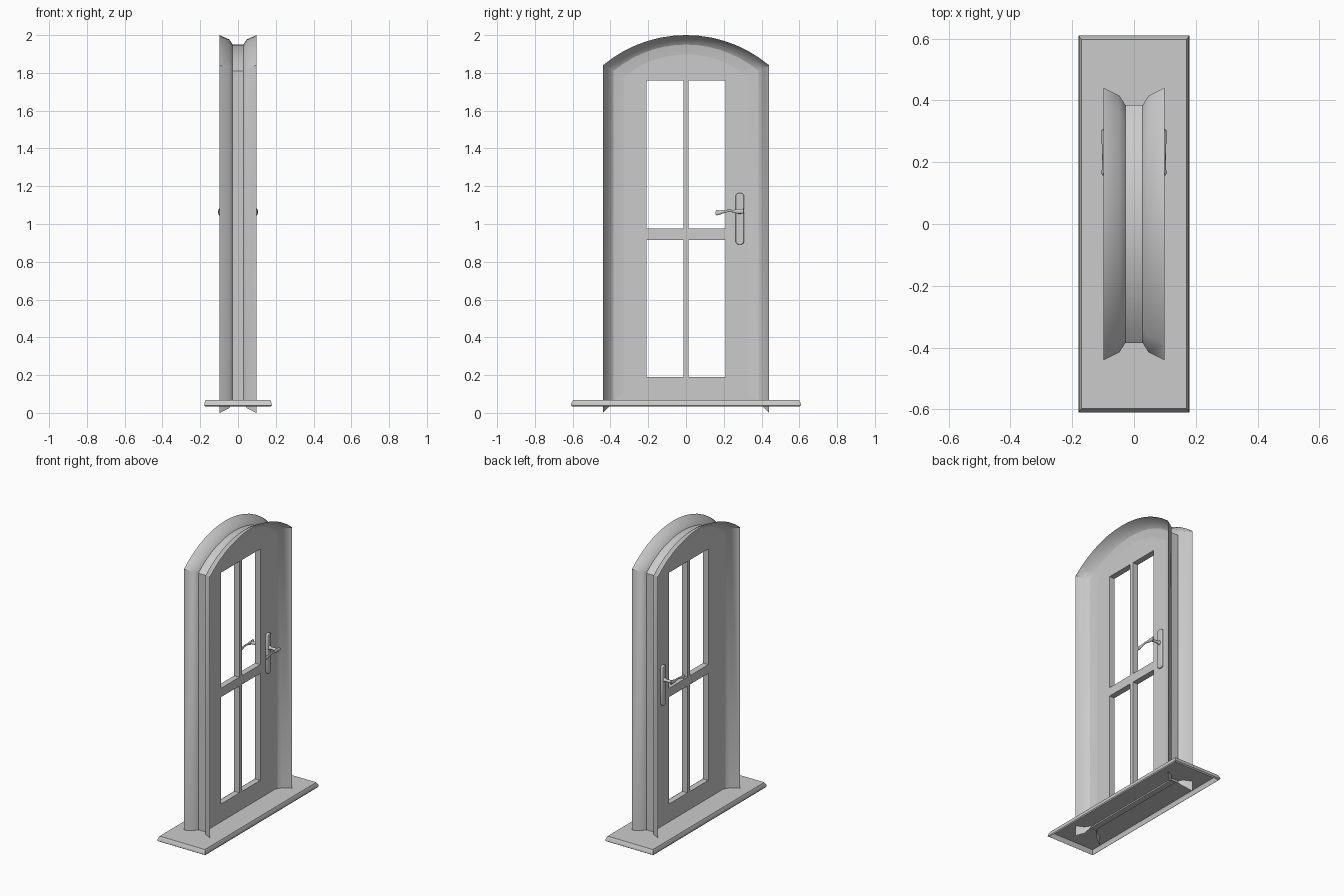
import bpy, bmesh, math
from mathutils import Vector

cube = bpy.data.objects.get("Cube")
if cube:
    bpy.data.objects.remove(cube)

grey = bpy.data.materials.new("pale_grey")
grey.use_nodes = True
colour = (0.6, 0.6, 0.6, 1)
grey.diffuse_color = colour
grey.node_tree.nodes["Principled BSDF"].inputs["Base Color"].default_value = colour


def add_object(name, data, angle=35):
    data.materials.append(grey)
    ob = bpy.data.objects.new(name, data)
    bpy.context.collection.objects.link(ob)
    bpy.ops.object.select_all(action='DESELECT')
    ob.select_set(True)
    bpy.context.view_layer.objects.active = ob
    if ob.type == 'CURVE':
        bpy.ops.object.convert(target='MESH')
        ob = bpy.context.object
    bpy.ops.object.shade_smooth_by_angle(angle=math.radians(angle))
    return ob


def arch(w, base=None, steps=14):
    """Arched outline of half width w, as (y, z) points."""
    inset = 0.44 - w
    spring, crown = 1.84 - 0.55 * inset, 2 - 0.91 * inset
    foot = inset if base is None else base
    rise = crown - spring
    r = (w * w + rise * rise) / (2 * rise)
    a = math.asin(w / r)
    arc = [(r * math.sin(t), crown - r + r * math.cos(t))
           for t in (a - 2 * a * i / steps for i in range(steps + 1))]
    return [(w, foot)] + arc + [(-w, foot)]


def skin(name, loops, closed=False, cap=False, angle=35):
    """Join successive loops of points with quads."""
    bm = bmesh.new()
    rows = [[bm.verts.new(p) for p in loop] for loop in loops]
    n = len(rows[0])
    for a, b in zip(rows, rows[1:]):
        for i in range(n if closed else n - 1):
            j = (i + 1) % n
            bm.faces.new((a[i], a[j], b[j], b[i]))
    if cap:
        bm.faces.new(rows[-1])
    bmesh.ops.recalc_face_normals(bm, faces=bm.faces)
    me = bpy.data.meshes.new(name)
    bm.to_mesh(me)
    bm.free()
    return add_object(name, me, angle)


def plate(name, outlines, x, depth, bevel=0):
    """Flat plate in the YZ plane; later outlines become holes."""
    cu = bpy.data.curves.new(name, 'CURVE')
    cu.dimensions, cu.fill_mode = '2D', 'BOTH'
    cu.extrude, cu.bevel_depth, cu.bevel_resolution = depth, bevel, 2
    for pts in outlines:
        sp = cu.splines.new('POLY')
        sp.points.add(len(pts) - 1)
        for p, (y, z) in zip(sp.points, pts):
            p.co = (y, z, 0, 1)
        sp.use_cyclic_u = True
    ob = add_object(name, cu)
    ob.rotation_euler = (math.pi / 2, 0, math.pi / 2)
    ob.location.x = x
    return ob


# Frame: flared casings on both sides joined by a flat outer jamb
flare = [(0.098, 0.44), (0.047, 0.415), (0.028, 0.385)]
profile = flare + [(-x, w) for x, w in reversed(flare)]
skin("frame", [[(x, y, z) for y, z in arch(w)] for x, w in profile], angle=32)

# Door leaf with four openings
panes = []
for y0, y1 in ((-0.21, -0.013), (0.013, 0.21)):
    for z0, z1 in ((0.19, 0.915), (0.975, 1.76)):
        panes.append([(y0, z0), (y1, z0), (y1, z1), (y0, z1)])
plate("door_leaf", [arch(0.38, 0.06)] + panes, 0, 0.02)

# Sloping border of the leaf, on each face
for side, s in (("left", 1), ("right", -1)):
    border = [(0.028, 0.385), (0.026, 0.375), (0.019, 0.32)]
    skin(side + "_door_border",
         [[(s * x, y, z) for y, z in arch(w, max(0.06, 0.44 - w))] for x, w in border])

# Sill: hollow slab with a rounded rim
rim = [(0.174, 0.6, 0.033), (0.179, 0.61, 0.04), (0.178, 0.607, 0.052), (0.17, 0.597, 0.069)]
skin("sill", [[(x, y, z), (-x, y, z), (-x, -y, z), (x, -y, z)] for x, y, z in rim],
     closed=True, cap=True)

# Handles on both faces
HY, HZ = 0.285, 1.07
for side, s in (("left", 1), ("right", -1)):
    ends = []
    for i in range(16):
        t = 2 * math.pi * (i + 0.5) / 16
        mid = 1.147 if math.sin(t) > 0 else 0.908
        ends.append((HY + 0.017 * math.cos(t), mid + 0.013 * math.sin(t)))
    plate(side + "_handle_plate", [ends], s * 0.029, 0.003, 0.005)

    ring = [(math.cos(math.tau * i / 12), math.sin(math.tau * i / 12)) for i in range(12)]
    neck = [(0.02, 0.014), (0.04, 0.014), (0.048, 0.009), (0.085, 0.01), (0.1, 0.012)]
    skin(side + "_handle_neck",
         [[(s * x, HY + r * c, HZ - 0.004 + r * d) for c, d in ring] for x, r in neck],
         closed=True, cap=True)

    # Waved grip: stations of y, z, half depth, half height
    grip = [(0.307, 1.068, 0.001, 0.002), (0.304, 1.068, 0.006, 0.013),
            (0.268, 1.067, 0.006, 0.012), (0.255, 1.068, 0.005, 0.007),
            (0.225, 1.07, 0.004, 0.006), (0.2, 1.066, 0.004, 0.008),
            (0.18, 1.061, 0.005, 0.011), (0.163, 1.06, 0.006, 0.015),
            (0.157, 1.058, 0.002, 0.008)]
    skin(side + "_handle_grip",
         [[(s * (0.099 + dx * c), y, z + dz * d) for c, d in ring] for y, z, dx, dz in grip],
         closed=True, cap=True, angle=50)
